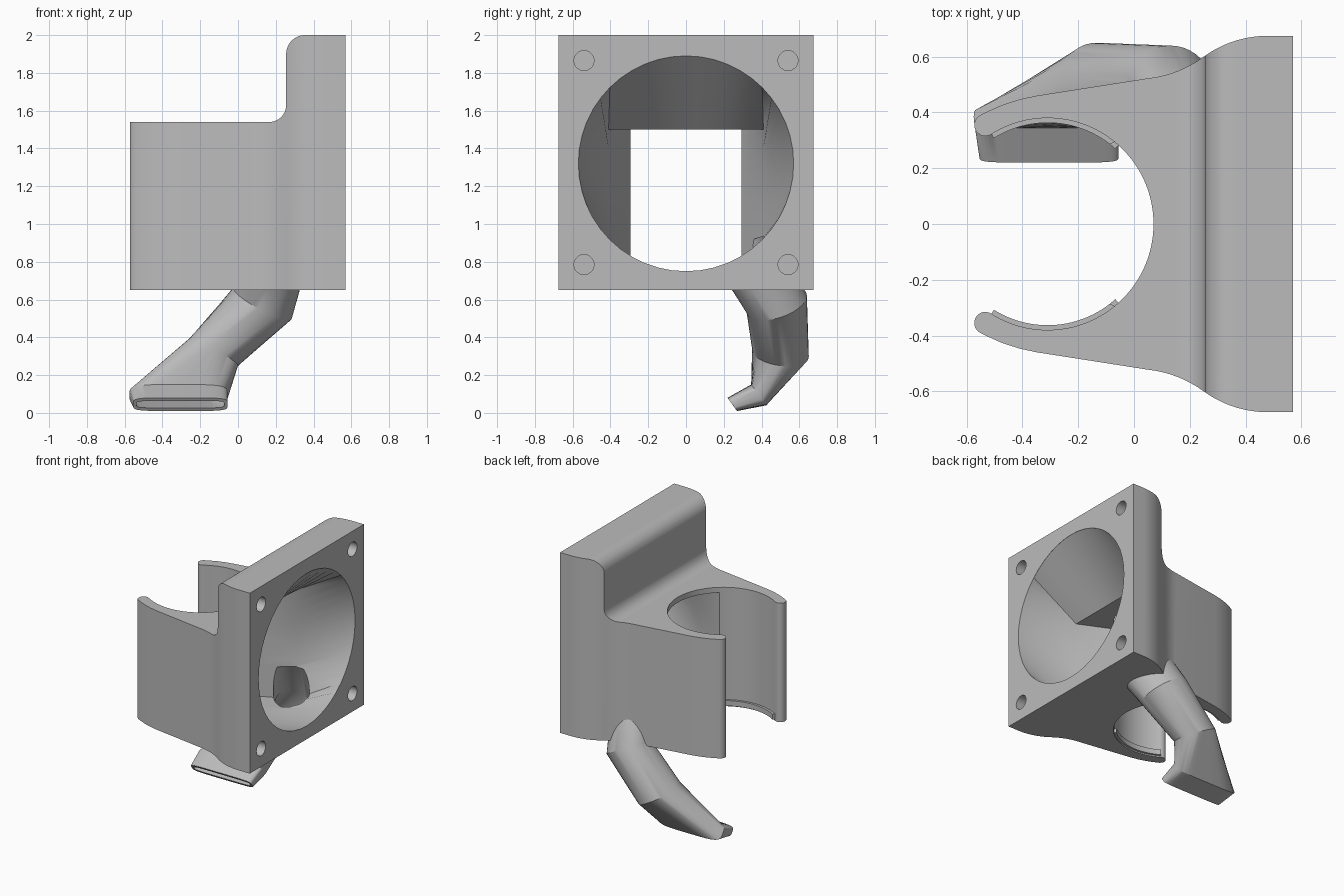
import bpy, bmesh
from math import sin, cos, radians, pi, copysign
from mathutils import Vector

cube = bpy.data.objects.get("Cube")
if cube:
    bpy.data.objects.remove(cube, do_unlink=True)

grey = bpy.data.materials.new("plain grey")
grey.use_nodes = True
COLOR = (0.5, 0.5, 0.5, 1)
grey.diffuse_color = COLOR
grey.node_tree.nodes["Principled BSDF"].inputs["Base Color"].default_value = COLOR


def loft(name, rings):
    """Skin a list of closed rings and cap both ends."""
    bm = bmesh.new()
    rows = [[bm.verts.new(p) for p in ring] for ring in rings]
    n = len(rows[0])
    for a, b in zip(rows, rows[1:]):
        for i in range(n):
            j = (i + 1) % n
            bm.faces.new((a[i], a[j], b[j], b[i]))
    bm.faces.new(rows[0][::-1])
    bm.faces.new(rows[-1])
    bmesh.ops.recalc_face_normals(bm, faces=bm.faces[:])
    mesh = bpy.data.meshes.new(name)
    bm.to_mesh(mesh)
    bm.free()
    mesh.materials.append(grey)
    ob = bpy.data.objects.new(name, mesh)
    bpy.context.collection.objects.link(ob)
    return ob


def arc(cx, cy, r, a0, a1, n=12):
    angles = [radians(a0 + (a1 - a0) * i / n) for i in range(n + 1)]
    return [(cx + r * cos(a), cy + r * sin(a)) for a in angles]


def prism_z(name, pts, z0, z1):
    return loft(name, [[(x, y, z) for x, y in pts] for z in (z0, z1)])


def circle_x(x, y, z, r, n=48):
    return [(x, y + r * cos(2 * pi * i / n), z + r * sin(2 * pi * i / n)) for i in range(n)]


def rect_x(x, z, hy, hz, n=48):
    pts = []
    for i in range(n):
        c, s = cos(2 * pi * i / n), sin(2 * pi * i / n)
        m = max(abs(c), abs(s))
        pts.append((x, hy * c / m, z + hz * s / m))
    return pts


def combine(target, tool, operation):
    mod = target.modifiers.new(operation, "BOOLEAN")
    mod.operation, mod.solver, mod.object = operation, "EXACT", tool
    bpy.context.view_layer.objects.active = target
    bpy.ops.object.modifier_apply(modifier=mod.name)
    bpy.data.objects.remove(tool, do_unlink=True)


# Clip and flange outline seen in plan, mirrored across y
half = [(0.57, 0.675)] + arc(0.48, 0.285, 0.39, 90, 126)
half += arc(0.005, 0.935, 0.415, -54, -84, 8)[1:]
half += [(-0.35, 0.46), (-0.41, 0.447), (-0.47, 0.428), (-0.52, 0.406)]
half += arc(-0.533, 0.355, 0.04, 118, 270, 10)
half += arc(-0.31, 0, 0.38, 123, 0, 40)
plan = half + [(x, -y) for x, y in half[-2::-1]]
body = prism_z("clip_and_fan_mount", plan, 0.65, 2.0)

# Side profile: low clip, fillet, tall flange with rounded top edge
side = [(-0.7, 0.5), (0.7, 0.5), (0.7, 2.0)]
side += arc(0.355, 1.9, 0.1, 90, 180)
side += arc(0.165, 1.63, 0.09, 0, -90) + [(-0.7, 1.54)]
side[2] = (0.7, 2.0)
profile = loft("profile", [[(x, y, z) for x, z in side] for y in (-1, 1)])
combine(body, profile, "INTERSECT")

# Small retaining lips at the bottom of the clip bore
for s in (1, -1):
    ring = arc(-0.31, 0, 0.363, 48, 122, 24) + arc(-0.31, 0, 0.39, 122, 48, 24)
    combine(body, prism_z("lip", [(x, s * y) for x, y in ring], 0.66, 0.7), "UNION")


def section(centre, u, v, power, scale_u=1, scale_v=1, n=40):
    """Rounded section spanned by two half-width vectors."""
    c, u, v = Vector(centre), Vector(u) * scale_u, Vector(v) * scale_v
    pts = []
    for i in range(n):
        a = 2 * pi * i / n
        p, q = cos(a), sin(a)
        pts.append(c + u * copysign(abs(p) ** power, p) + v * copysign(abs(q) ** power, q))
    return pts


# Bent air nozzle: round inlet, two elbows, flat slot outlet
duct = [
    ((0.2, 0.33, 0.84), (0.16, 0, -0.06), (0, 0.12, 0.13), 1.0),
    ((0.13, 0.48, 0.58), (0.155, 0, -0.08), (0, 0.16, 0.04), 1.0),
    ((-0.13, 0.5, 0.32), (0.13, 0, -0.07), (0, 0.15, -0.02), 0.9),
    ((-0.315, 0.385, 0.095), (0.26, 0, 0), (0, 0.04, -0.055), 0.45),
    ((-0.305, 0.245, 0.045), (0.25, 0, 0), (0, 0.025, -0.035), 0.4),
]
combine(body, loft("nozzle", [section(*d) for d in duct]), "UNION")

# Fan funnel: circle blending into a rectangular window behind the bore
funnel = loft("funnel", [
    circle_x(0.6, 0, 1.32, 0.57), circle_x(0.569, 0, 1.32, 0.57),
    rect_x(0.18, 1.095, 0.41, 0.405), rect_x(-0.1, 1.095, 0.28, 0.405)])
combine(body, funnel, "DIFFERENCE")

# Air passage inside the nozzle
inner = [section(*d, 0.84, 0.84) for d in duct[:3]]
inner += [section(*d, 0.93, 0.55) for d in duct[3:]]
inner.append([p + Vector((0, -0.06, -0.02)) for p in inner[-1]])
combine(body, loft("passage", inner), "DIFFERENCE")

# Blind screw holes in the flange corners
for y in (-0.54, 0.54):
    for z in (0.785, 1.865):
        hole = loft("hole", [circle_x(x, y, z, 0.053, 24) for x in (0.6, 0.37)])
        combine(body, hole, "DIFFERENCE")

bpy.ops.object.select_all(action="DESELECT")
body.select_set(True)
bpy.context.view_layer.objects.active = body
bpy.ops.object.shade_smooth_by_angle(angle=radians(28))
